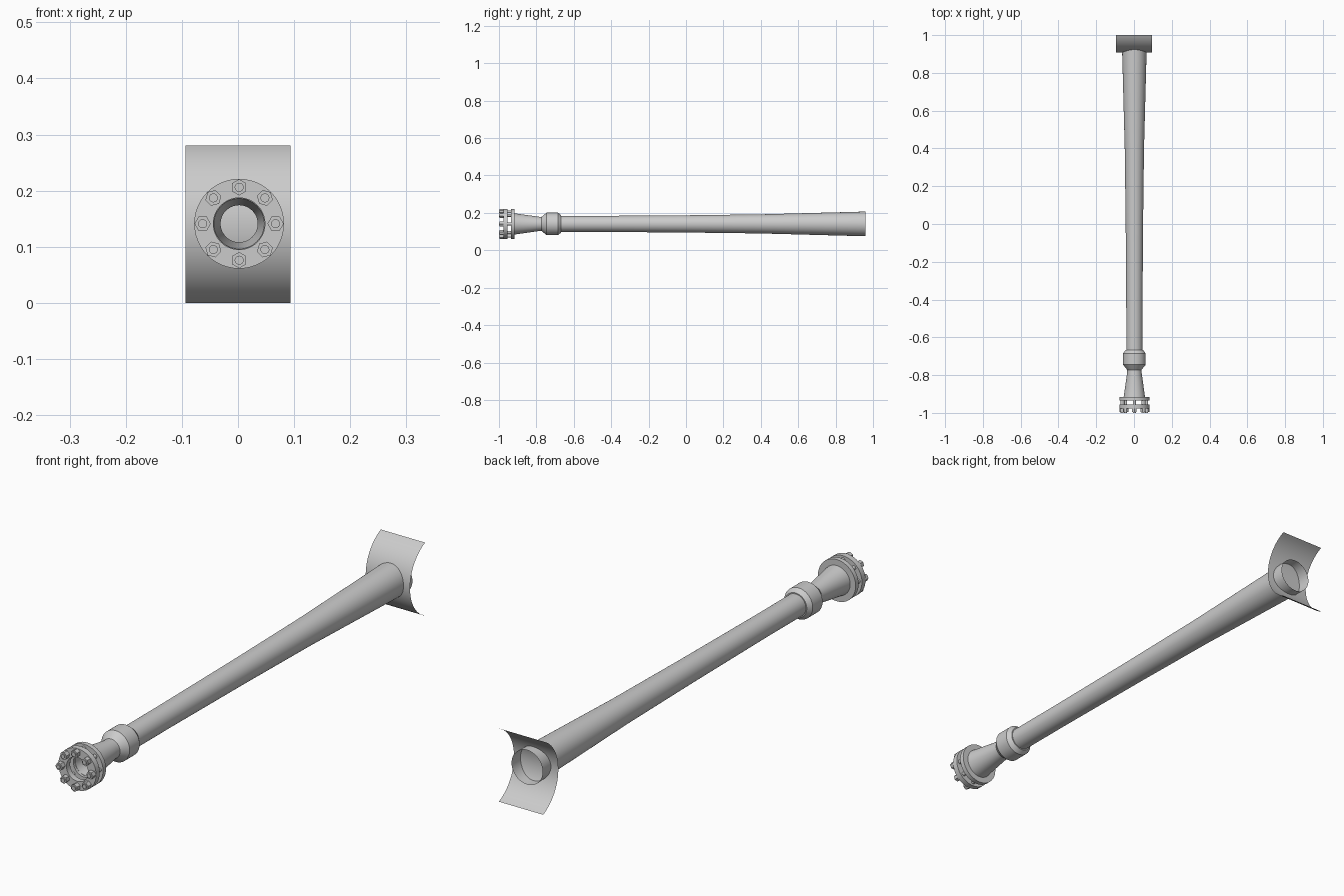
import bpy, bmesh, math

if "Cube" in bpy.data.objects:
    bpy.data.objects.remove(bpy.data.objects["Cube"])

CX, CZ = 0.002, 0.141          # pipe axis position
SEG = 48

grey = bpy.data.materials.new("steel grey")
grey.diffuse_color = (0.6, 0.6, 0.6, 1)
grey.use_nodes = True
grey.node_tree.nodes["Principled BSDF"].inputs["Base Color"].default_value = grey.diffuse_color


def finish(bm, name, smooth=True, recalc=True):
    if recalc:
        bmesh.ops.recalc_face_normals(bm, faces=bm.faces)
    me = bpy.data.meshes.new(name)
    bm.to_mesh(me)
    bm.free()
    ob = bpy.data.objects.new(name, me)
    bpy.context.collection.objects.link(ob)
    me.materials.append(grey)
    if smooth:
        bpy.ops.object.select_all(action='DESELECT')
        ob.select_set(True)
        bpy.context.view_layer.objects.active = ob
        bpy.ops.object.shade_smooth_by_angle(angle=math.radians(30))
    return ob


def lathe(name, profile, closed=True, seg=SEG, x=CX, z=CZ, phase=0.0, smooth=True):
    """Spin (y, radius) points around an axis parallel to y."""
    bm = bmesh.new()
    rings = []
    for y, r in profile:
        ring = []
        for i in range(seg):
            a = phase + 2 * math.pi * i / seg
            ring.append(bm.verts.new((x + r * math.cos(a), y, z + r * math.sin(a))))
        rings.append(ring)
    pairs = list(zip(rings, rings[1:]))
    if closed:
        pairs.append((rings[-1], rings[0]))
    for a, b in pairs:
        for i in range(seg):
            j = (i + 1) % seg
            bm.faces.new((a[i], a[j], b[j], b[i]))
    return finish(bm, name, smooth)


def rod(name, y0, y1, r, x, z, seg, phase=0.0):
    """Solid prism or cylinder along y."""
    bm = bmesh.new()
    ends = [[bm.verts.new((x + r * math.cos(phase + 2 * math.pi * i / seg), y,
                           z + r * math.sin(phase + 2 * math.pi * i / seg)))
             for i in range(seg)] for y in (y0, y1)]
    for ring in ends:
        bm.faces.new(ring)
    for i in range(seg):
        j = (i + 1) % seg
        bm.faces.new((ends[0][i], ends[0][j], ends[1][j], ends[1][i]))
    return finish(bm, name, seg > 8)


# Long flared pipe, open at both ends
lathe("main_pipe", [(-0.685, 0.043), (-0.45, 0.043), (0.0, 0.046),
                    (0.4, 0.051), (0.96, 0.066)], closed=False)

# Hollow neck with the socket collar that holds the pipe
lathe("neck_and_collar", [
    (-0.925, 0.058), (-0.905, 0.055), (-0.785, 0.038), (-0.772, 0.038),
    (-0.745, 0.060), (-0.685, 0.060), (-0.668, 0.047), (-0.668, 0.0425),
    (-0.735, 0.0425), (-0.760, 0.033), (-0.785, 0.033), (-0.925, 0.045)])

# Two flange rings with an open gap between them
for name, y0, y1 in (("rear_flange", -0.935, -0.917), ("front_flange", -0.977, -0.955)):
    lathe(name, [(y0, 0.046), (y0, 0.080), (y1, 0.080), (y1, 0.046)])

# Eight bolts, each with a hexagonal nut
for k in range(8):
    a = math.pi / 2 + k * math.pi / 4
    bx, bz = CX + 0.065 * math.cos(a), CZ + 0.065 * math.sin(a)
    rod("bolt", -1.0, -0.925, 0.008, bx, bz, 16)
    rod("nut", -0.996, -0.975, 0.0145, bx, bz, 6, a)

# Curved saddle sheet, bulging to the front and closing the pipe
R, HALF = 0.1525, 0.14
top = math.asin(HALF / R)
yc = 1.0 + R * math.cos(top)
bm = bmesh.new()
rows = []
N = 24
for i in range(N + 1):
    t = -top + 2 * top * i / N
    y, z = yc - R * math.cos(t), HALF + R * math.sin(t)
    rows.append([bm.verts.new((x, y, z)) for x in (-0.094, 0.094)])
for a, b in zip(rows, rows[1:]):
    bm.faces.new((a[0], a[1], b[1], b[0]))
finish(bm, "saddle_plate", recalc=False)
